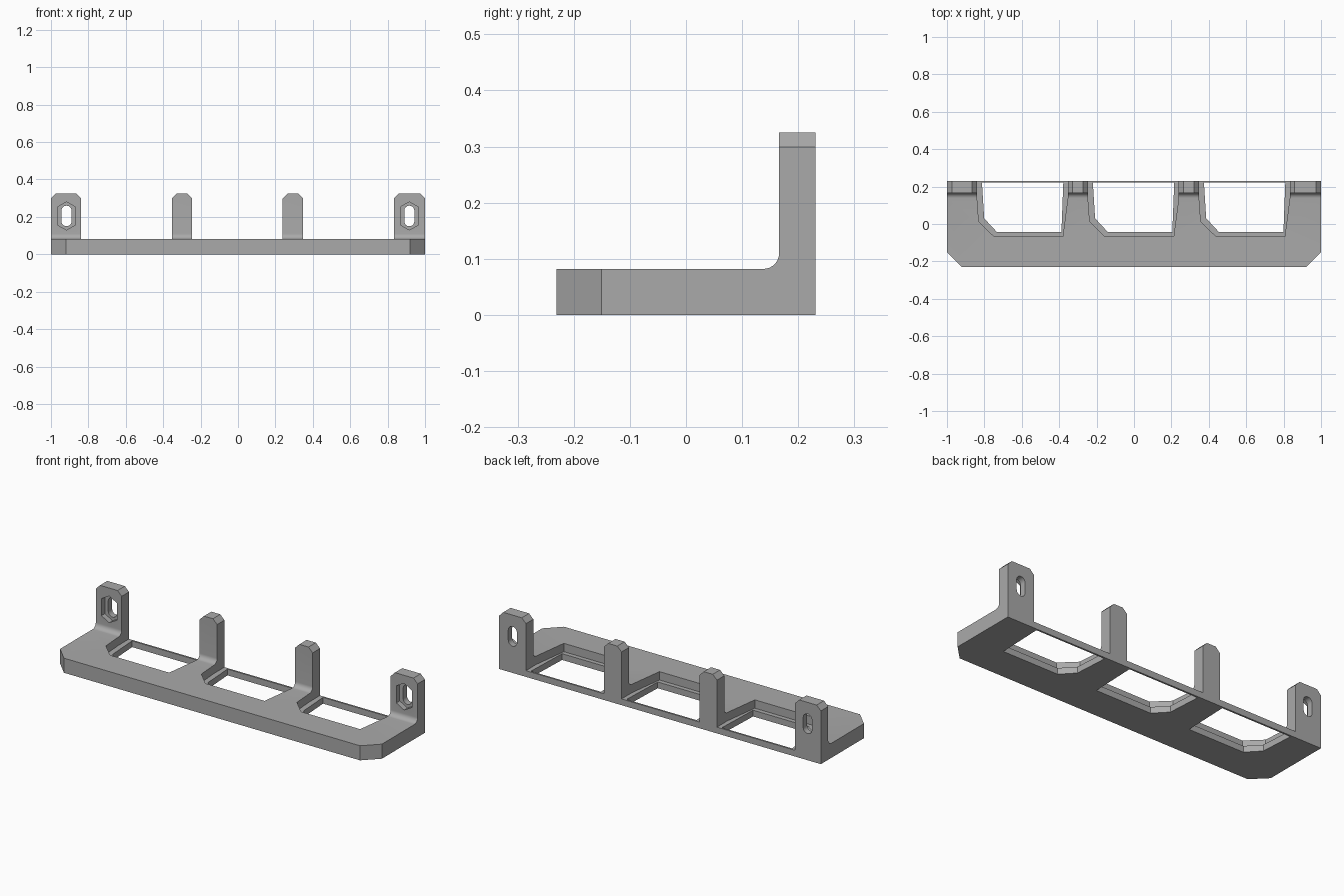
import bpy, bmesh, math
from mathutils import Vector

if "Cube" in bpy.data.objects:
    bpy.data.objects.remove(bpy.data.objects["Cube"])

grey = bpy.data.materials.new("plain grey")
grey.diffuse_color = (0.4, 0.4, 0.4, 1)
grey.use_nodes = True
grey.node_tree.nodes["Principled BSDF"].inputs["Base Color"].default_value = grey.diffuse_color


def prism(name, pts, axis, lo, hi):
    """Extrude a 2D outline along an axis; pts are (y,z), (x,z) or (x,y)."""
    def place(p, d):
        return {'X': (d, p[0], p[1]), 'Y': (p[0], d, p[1]), 'Z': (p[0], p[1], d)}[axis]
    bm = bmesh.new()
    face = bm.faces.new([bm.verts.new(place(p, lo)) for p in pts])
    ext = bmesh.ops.extrude_face_region(bm, geom=[face])['geom']
    shift = Vector(place((0, 0), hi - lo))
    bmesh.ops.translate(bm, vec=shift, verts=[v for v in ext if isinstance(v, bmesh.types.BMVert)])
    bmesh.ops.recalc_face_normals(bm, faces=bm.faces)
    mesh = bpy.data.meshes.new(name)
    bm.to_mesh(mesh)
    bm.free()
    mesh.materials.append(grey)
    ob = bpy.data.objects.new(name, mesh)
    bpy.context.collection.objects.link(ob)
    return ob


def cut(target, cutter):
    """Subtract a cutter, then discard it."""
    mod = target.modifiers.new("cut", 'BOOLEAN')
    mod.operation, mod.solver, mod.object = 'DIFFERENCE', 'EXACT', cutter
    bpy.context.view_layer.objects.active = target
    bpy.ops.object.modifier_apply(modifier=mod.name)
    bpy.data.objects.remove(cutter)


def arc(cx, cy, r, a0, a1, n):
    return [(cx + r * math.cos(math.radians(a0 + (a1 - a0) * i / n)),
             cy + r * math.sin(math.radians(a0 + (a1 - a0) * i / n))) for i in range(n + 1)]


BACK, WALL, TOP, PLATE, LEDGE, R = 0.231, 0.166, 0.325, 0.082, 0.035, 0.028

# L-shaped body: plate, filleted inner corner, upright wall
side = [(-BACK, 0), (BACK, 0), (BACK, TOP), (WALL, TOP)]
side += arc(WALL - R, PLATE + R, R, 0, -90, 8) + [(-BACK, PLATE)]
bracket = prism("bracket", side, 'X', -1, 1)

# Front corners of the plate
for s in (-1, 1):
    cut(bracket, prism("corner_cutter", [(s * 0.92, -BACK), (s * 0.87, -0.281), (s * 1.05, -0.281),
                                         (s * 1.05, -0.101), (s, -0.151)], 'Z', -0.1, 0.2))

# Three stepped pockets, which also leave four upright tabs
for x in (-0.839, -0.246, 0.348):
    pocket = [(0, 0.3), (0, 0.138), (0.009, 0.013), (0.091, -0.067),
              (0.458, -0.067), (0.485, 0.138), (0.485, 0.3)]
    hole = [(0.026, 0.221), (0.038, 0.03), (0.105, -0.042), (0.451, -0.042), (0.461, 0.221)]
    cut(bracket, prism("pocket_cutter", [(x + a, b) for a, b in pocket], 'Z', LEDGE, 0.5))
    cut(bracket, prism("hole_cutter", [(x + a, b) for a, b in hole], 'Z', -0.1, 0.2))

# Chamfered tab tops
C = 0.026
for x, s in ((-1, 1), (-0.839, -1), (-0.354, 1), (-0.246, -1),
             (0.239, 1), (0.348, -1), (0.833, 1), (1, -1)):
    tri = [(x - s * 0.02, TOP - C - 0.02), (x + s * (C + 0.02), TOP + 0.02), (x - s * 0.02, TOP + 0.02)]
    cut(bracket, prism("chamfer_cutter", tri, 'Y', 0.1, 0.3))

# Screw slots with long hexagonal nut recesses in the outer tabs
for x in (-0.917, 0.916):
    z, w = 0.205, 0.048
    nut = [(x, z + 0.075), (x - w, z + 0.048), (x - w, z - 0.048),
           (x, z - 0.075), (x + w, z - 0.048), (x + w, z + 0.048)]
    slot = arc(x, z + 0.028, 0.027, 0, 180, 12) + arc(x, z - 0.028, 0.027, 180, 360, 12)
    cut(bracket, prism("nut_cutter", nut, 'Y', 0.1, WALL + 0.03))
    cut(bracket, prism("slot_cutter", slot, 'Y', 0.1, 0.3))

# Smooth the fillet and slots, keep the rest crisp
bpy.ops.object.select_all(action='DESELECT')
bracket.select_set(True)
bpy.context.view_layer.objects.active = bracket
bpy.ops.object.shade_smooth_by_angle(angle=math.radians(25))
